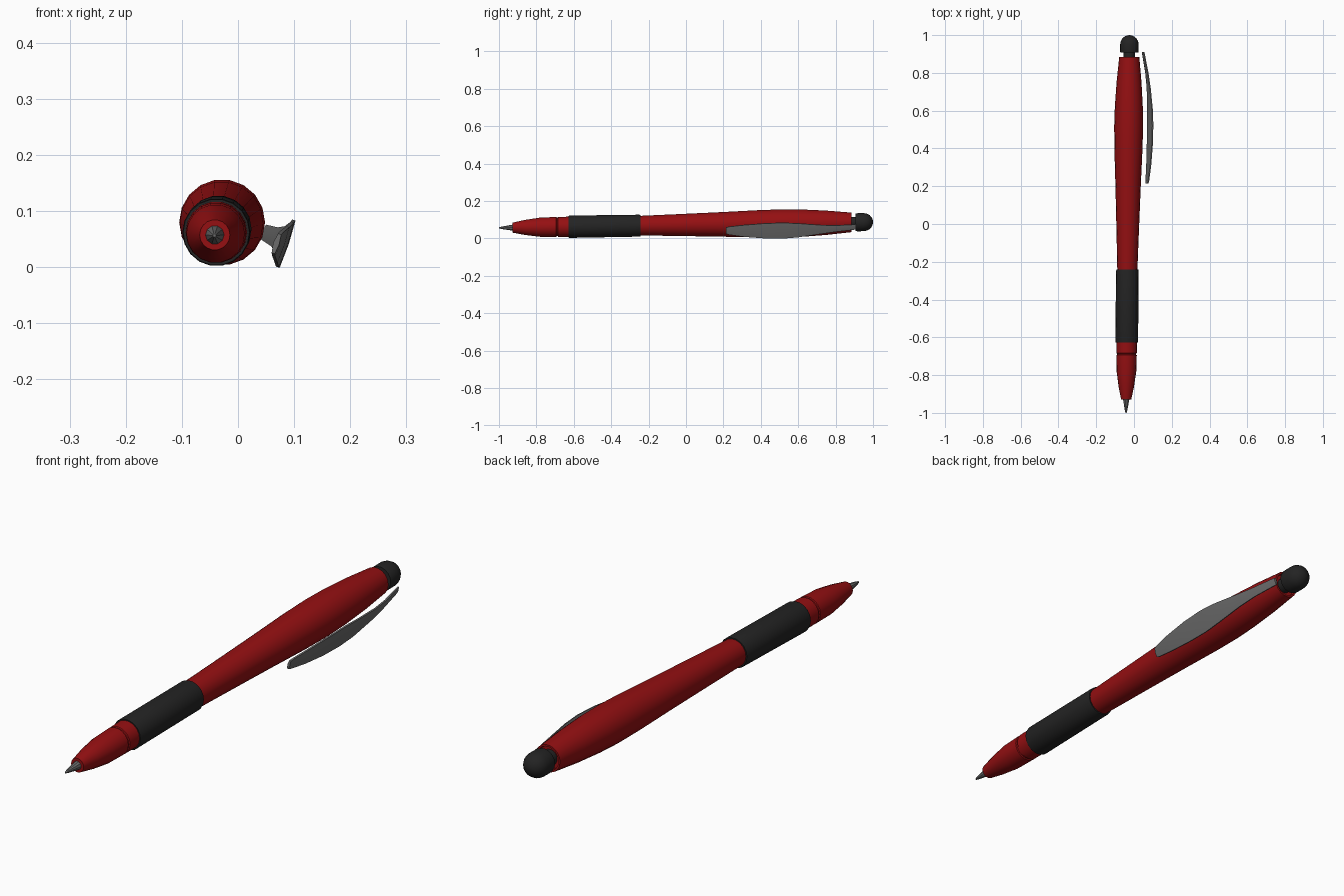
import bpy, bmesh, math
from mathutils import Vector

if "Cube" in bpy.data.objects:
    bpy.data.objects.remove(bpy.data.objects["Cube"])


def material(name, rgb):
    m = bpy.data.materials.new(name)
    m.diffuse_color = (*rgb, 1)
    m.use_nodes = True
    m.node_tree.nodes["Principled BSDF"].inputs["Base Color"].default_value = m.diffuse_color
    return m


RED = material("red plastic", (0.30, 0.005, 0.006))
BLACK = material("black rubber", (0.017, 0.017, 0.017))
GREY = material("grey metal", (0.15, 0.15, 0.15))
SIDES = 18


def axis(y):
    """Centre line of the pen, which lies slightly tilted."""
    return Vector((-0.033 + 0.009 * y, y, 0.072 + 0.0155 * y))


def finish(name, bm, mat, angle=30):
    bmesh.ops.recalc_face_normals(bm, faces=bm.faces)
    me = bpy.data.meshes.new(name)
    bm.to_mesh(me)
    bm.free()
    me.materials.append(mat)
    ob = bpy.data.objects.new(name, me)
    bpy.context.collection.objects.link(ob)
    bpy.ops.object.select_all(action='DESELECT')
    ob.select_set(True)
    bpy.context.view_layer.objects.active = ob
    bpy.ops.object.shade_smooth_by_angle(angle=math.radians(angle))
    return ob


def skin(bm, rings):
    """Join rings of vertices into a closed tube."""
    for a, b in zip(rings, rings[1:]):
        n = len(a)
        for i in range(n):
            bm.faces.new((a[i], a[(i + 1) % n], b[(i + 1) % n], b[i]))
    bm.faces.new(rings[0])
    bm.faces.new(rings[-1])


def lathe(name, profile, mat, sides=SIDES):
    """Revolve (y, radius) pairs around the pen's centre line."""
    bm = bmesh.new()
    rings = []
    for y, r in profile:
        ring = []
        for i in range(sides):
            a = math.tau * i / sides
            ring.append(bm.verts.new(axis(y) + Vector((r * math.cos(a), 0, r * math.sin(a)))))
        rings.append(ring)
    skin(bm, rings)
    return finish(name, bm, mat)


# writing point
lathe("writing_tip", [(-1.0, 0.003), (-0.985, 0.007), (-0.92, 0.018), (-0.90, 0.018)], GREY, 10)

# nose cone with the joint groove
lathe("nose_cone", [(-0.928, 0.020), (-0.928, 0.027), (-0.86, 0.041), (-0.78, 0.052),
                    (-0.694, 0.054), (-0.692, 0.050), (-0.686, 0.050), (-0.684, 0.054),
                    (-0.61, 0.055)], RED)

# rubber grip
lathe("grip", [(-0.628, 0.050), (-0.628, 0.059), (-0.622, 0.0605), (-0.25, 0.0595),
               (-0.242, 0.058), (-0.242, 0.050)], BLACK)

# swelling barrel with a recessed rear end
lathe("barrel", [(-0.25, 0.053), (-0.05, 0.059), (0.20, 0.067), (0.40, 0.0745), (0.52, 0.0765),
                 (0.62, 0.074), (0.75, 0.066), (0.885, 0.053), (0.885, 0.046), (0.87, 0.044)], RED)

# push button: neck and domed cap
lathe("button_neck", [(0.86, 0.030), (0.92, 0.030)], BLACK)
dome = [(0.95 + 0.05 * math.sin(t), 0.049 * math.cos(t))
        for t in (math.radians(d) for d in (0, 20, 40, 58, 74, 88))]
lathe("button_cap", [(0.907, 0.030), (0.907, 0.047), (0.915, 0.049)] + dome, BLACK)

# pocket clip: thin bowed leaf, (y, distance from centre line, width)
stations = [(0.215, 0.105, 0.036), (0.23, 0.107, 0.045), (0.31, 0.114, 0.066),
            (0.42, 0.119, 0.084), (0.52, 0.120, 0.089), (0.60, 0.119, 0.078),
            (0.72, 0.110, 0.050), (0.80, 0.099, 0.036), (0.91, 0.077, 0.028)]
tilt = math.radians(-18.5)
out = Vector((math.cos(tilt), 0, math.sin(tilt)))
across = Vector((-math.sin(tilt), 0, math.cos(tilt)))
bm = bmesh.new()
rings = []
for y, r, w in stations:
    c = axis(y)
    section = [(-0.5, 0.003), (0, 0.005), (0.5, 0.003), (0.5, -0.003), (0, -0.006), (-0.5, -0.003)]
    rings.append([bm.verts.new(c + out * (r + d) + across * (w * s)) for s, d in section])
skin(bm, rings)
finish("pocket_clip", bm, GREY)
